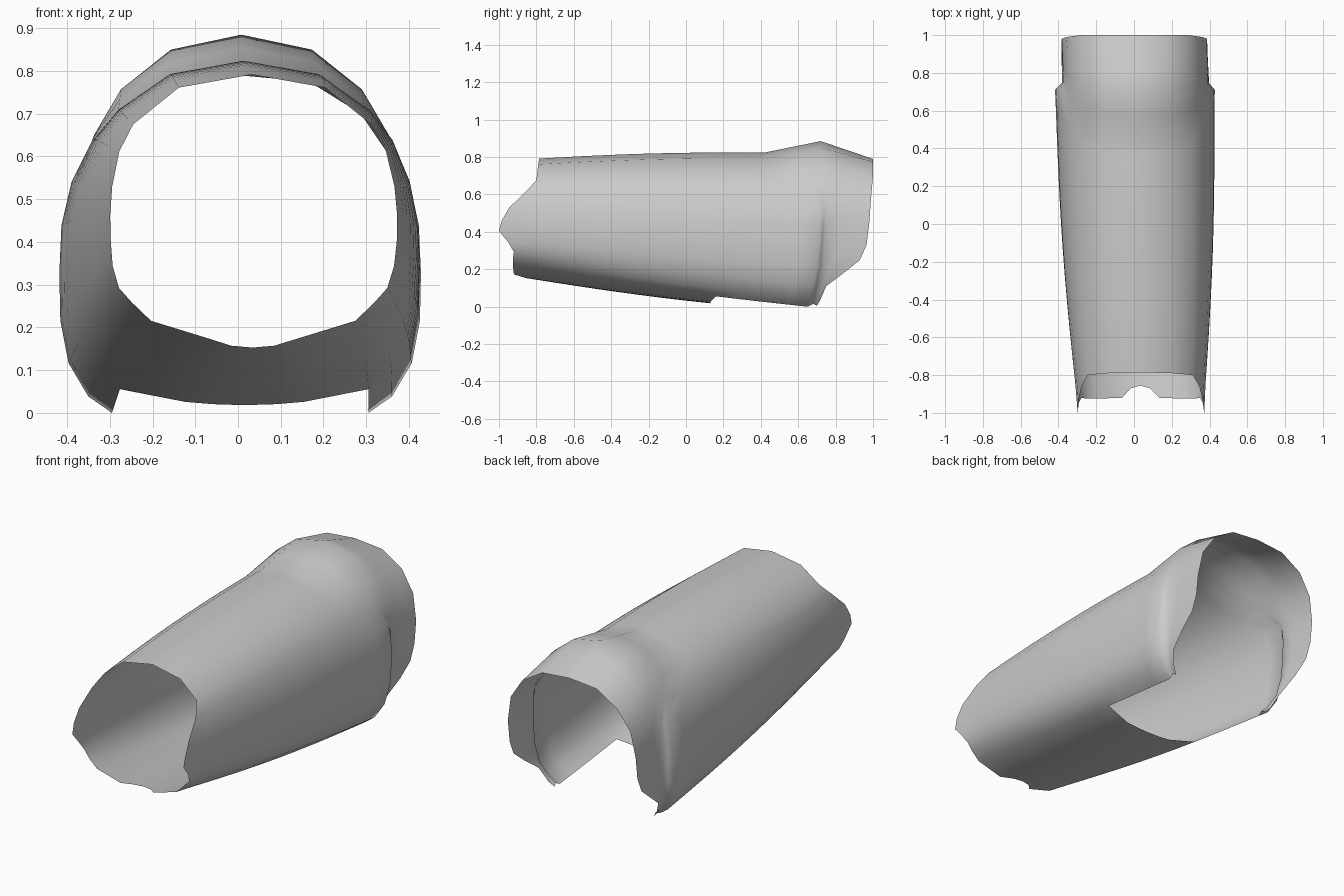
import bpy, math

if "Cube" in bpy.data.objects:
    bpy.data.objects.remove(bpy.data.objects["Cube"])

# Half profiles from bottom centre to top centre: (x, z)
FRONT = [(0, .16), (.05, .162), (.1, .17), (.24, .212), (.285, .255), (.315, .29), (.332, .34),
         (.34, .40), (.34, .46), (.332, .53), (.31, .61), (.275, .67), (.17, .755), (0, .785)]
BACK = [(0, -.03), (.08, -.028), (.15, -.025), (.30, 0), (.355, .04), (.4, .12), (.418, .22),
        (.42, .33), (.415, .44), (.392, .54), (.345, .64), (.285, .71), (.165, .79), (0, .82)]
# Where each lengthwise line starts at the wrist and where it meets the elbow seam
START = [-.855, -.87, -.92, -.925, -.925, -.92, -.95, -1, -.985, -.945, -.86, -.80, -.79, -.785]
SEAM = [.13, .13, .13, .65, .66, .68, .70, .71, .715, .715, .60, .47, .43, .415]
NOTCH = 3  # first line outside the underside cut-out

# Elbow cap keys from the cut-out line to the top: (x, y, z)
RIDGE = [(.30, .68, .015), (.33, .69, .045), (.37, .715, .12), (.385, .735, .22), (.39, .742, .33),
         (.388, .748, .44), (.38, .75, .54), (.345, .74, .65), (.282, .72, .757), (.165, .72, .85),
         (0, .72, .885)]
REAR = [(.30, .70, .005), (.325, .715, .03), (.36, .75, .11), (.38, .85, .185), (.385, .93, .25),
        (.385, .965, .33), (.385, .98, .45), (.36, .99, .59), (.285, 1, .70), (.165, 1, .775),
        (0, 1, .79)]


def lerp(a, b, t):
    return a + (b - a) * t


def sleeve_point(k, y, side):
    """Point of the tapering, slightly barrelled sleeve on line k."""
    t = (y + .9) / 1.55
    x = lerp(FRONT[k][0], BACK[k][0], t)
    z = lerp(FRONT[k][1], BACK[k][1], t)
    bump = .018 * max(0, math.sin(math.pi * min(max(t, 0), 1)))
    r = math.hypot(x, z - .4)
    x += bump * x / r
    z += bump * (z - .4) / r
    return (side * x + lerp(.035, .005, min(t, 1)), y, z)


def line_points(k, side):
    """All points of one lengthwise line from wrist to elbow."""
    cut = .13 if k < NOTCH else .16
    pts = [sleeve_point(k, lerp(START[k], cut, i / 8), side) for i in range(9)]
    if k < NOTCH:
        return pts
    pts += [sleeve_point(k, lerp(cut, SEAM[k], i / 5), side) for i in range(1, 6)]
    a, b = RIDGE[k - NOTCH], REAR[k - NOTCH]
    seam = pts[-1]
    mid = (side * a[0] + .008, a[1], a[2])
    end = (side * b[0] + .002, b[1], b[2])
    for p, q, n in ((seam, mid, 2), (mid, end, 3)):
        pts += [tuple(lerp(u, v, i / n) for u, v in zip(p, q)) for i in range(1, n + 1)]
    return pts


# Forearm guard: open sleeve, underside cut-out and domed elbow in one skin
top = len(FRONT) - 1
order = [(k, 1) for k in range(top + 1)] + [(k, -1) for k in range(top - 1, 0, -1)]
verts, lines, faces = [], [], []
for k, side in order:
    pts = line_points(k, side)
    lines.append(range(len(verts), len(verts) + len(pts)))
    verts += pts
for i, a in enumerate(lines):
    b = lines[(i + 1) % len(lines)]
    for j in range(min(len(a), len(b)) - 1):
        faces.append((a[j], b[j], b[j + 1], a[j + 1]))

mesh = bpy.data.meshes.new("forearm_guard")
mesh.from_pydata(verts, [], faces)
mesh.update()
guard = bpy.data.objects.new("forearm_guard", mesh)
bpy.context.collection.objects.link(guard)

# Outward normals and smooth shading
bpy.context.view_layer.objects.active = guard
guard.select_set(True)
bpy.ops.object.mode_set(mode='EDIT')
bpy.ops.mesh.select_all(action='SELECT')
bpy.ops.mesh.normals_make_consistent(inside=False)
bpy.ops.object.mode_set(mode='OBJECT')
bpy.ops.object.shade_smooth_by_angle(angle=math.radians(60))
